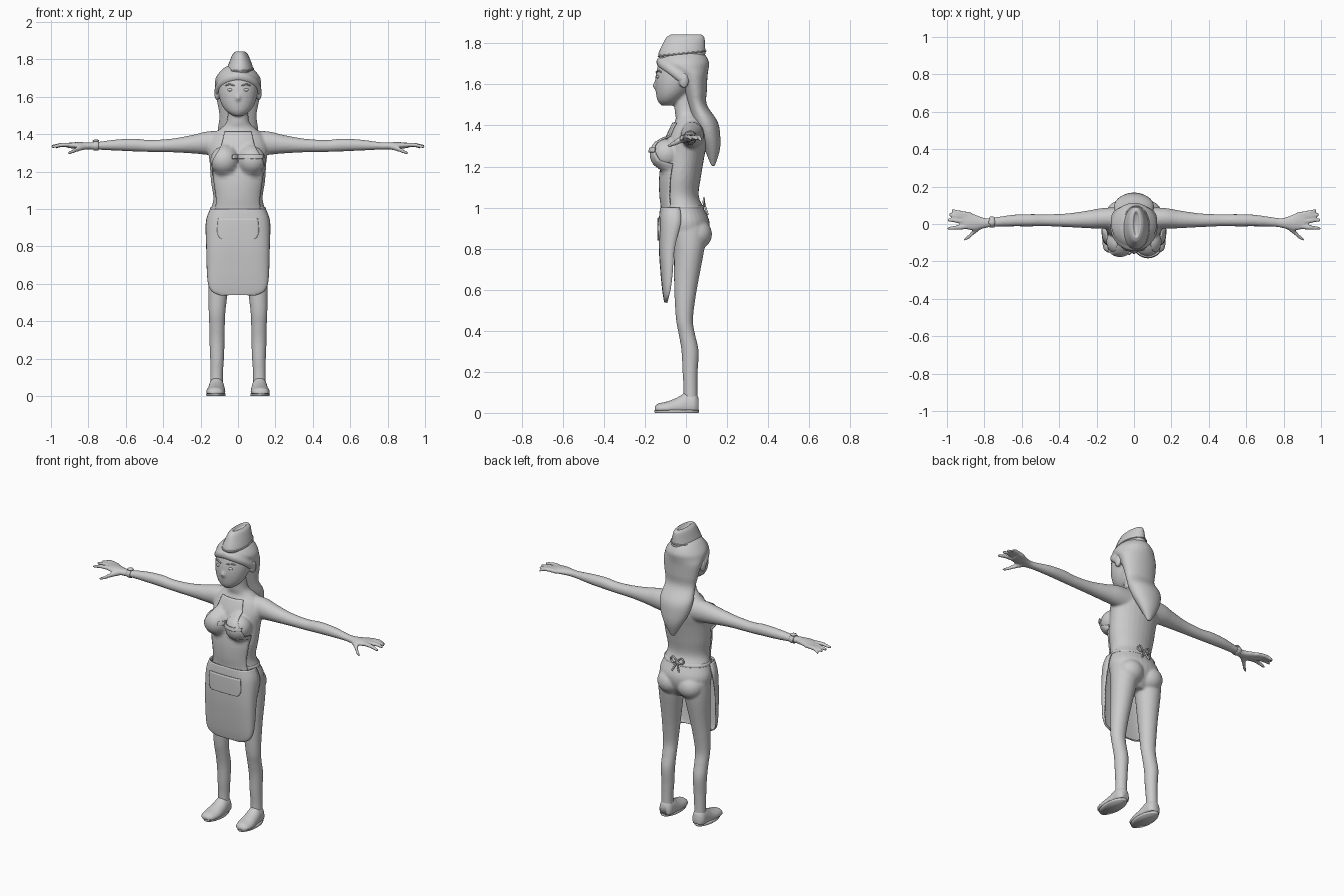
import bpy, bmesh, math
from mathutils import Vector, Matrix

cube = bpy.data.objects.get("Cube")
if cube:
    bpy.data.objects.remove(cube, do_unlink=True)

GREY = (0.6, 0.6, 0.6, 1)
grey = bpy.data.materials.new("plain grey")
grey.use_nodes = True
grey.diffuse_color = GREY
grey.node_tree.nodes["Principled BSDF"].inputs["Base Color"].default_value = GREY


def catmull(p, steps=5):
    """Smoothly interpolate a list of equal-length tuples."""
    out = []
    for i in range(len(p) - 1):
        a, b, c, d = p[max(i - 1, 0)], p[i], p[i + 1], p[min(i + 2, len(p) - 1)]
        for s in range(steps):
            t = s / steps
            out.append([0.5 * (2 * B + (C - A) * t + (2 * A - 5 * B + 4 * C - D) * t * t
                               + (3 * B - A - 3 * C + D) * t ** 3)
                        for A, B, C, D in zip(a, b, c, d)])
    return out + [list(p[-1])]


def loft(bm, axis, sections, side=1, sides=28, floor=None):
    """Closed tube of ellipses: (position on axis, centre u, centre v, radius u, radius v)."""
    rings = []
    for t, cu, cv, ru, rv in catmull(sections):
        ring = []
        for k in range(sides):
            ang = math.tau * k / sides
            u, v = cu + max(ru, 0.002) * math.cos(ang), cv + max(rv, 0.002) * math.sin(ang)
            x, y, z = {"x": (t, u, v), "y": (u, t, v), "z": (u, v, t)}[axis]
            if floor is not None:
                z = max(z, floor)
            ring.append(bm.verts.new((x * side, y, z)))
        rings.append(ring)
    for r, q in zip(rings, rings[1:]):
        for k in range(sides):
            n = (k + 1) % sides
            bm.faces.new((r[k], r[n], q[n], q[k]))
    bm.faces.new(rings[0])
    bm.faces.new(rings[-1])


def ball(bm, centre, radii):
    m = Matrix.Translation(centre) @ Matrix.Diagonal((*radii, 1))
    bmesh.ops.create_uvsphere(bm, u_segments=24, v_segments=14, radius=1, matrix=m)


def finish(name, bm):
    bmesh.ops.recalc_face_normals(bm, faces=bm.faces)
    for f in bm.faces:
        f.smooth = True
    me = bpy.data.meshes.new(name)
    bm.to_mesh(me)
    bm.free()
    me.materials.append(grey)
    ob = bpy.data.objects.new(name, me)
    bpy.context.collection.objects.link(ob)
    return ob


def fuse(ob, voxel, rounds):
    m = ob.modifiers.new("fuse", "REMESH")
    m.mode, m.voxel_size, m.use_smooth_shade = "VOXEL", voxel, True
    s = ob.modifiers.new("soften", "SMOOTH")
    s.factor, s.iterations = 0.5, rounds


def tube(name, points, radius, closed=False):
    cu = bpy.data.curves.new(name, "CURVE")
    cu.dimensions, cu.bevel_depth, cu.bevel_resolution, cu.use_fill_caps = "3D", radius, 3, True
    sp = cu.splines.new("POLY")
    pts = catmull(points)
    sp.points.add(len(pts) - 1)
    for q, p in zip(sp.points, pts):
        q.co = (*p, 1)
    sp.use_cyclic_u, sp.use_smooth = closed, True
    cu.materials.append(grey)
    ob = bpy.data.objects.new(name, cu)
    bpy.context.collection.objects.link(ob)


def sheet(name, rows, place, thick, columns=24):
    """Open grid: place(row, u) gives a point for u from -1 to 1."""
    bm = bmesh.new()
    grid = [[bm.verts.new(place(r, 2 * i / columns - 1)) for i in range(columns + 1)]
            for r in catmull(rows)]
    for a, b in zip(grid, grid[1:]):
        for i in range(columns):
            bm.faces.new((a[i], b[i], b[i + 1], a[i + 1]))
    ob = finish(name, bm)
    if thick:
        s = ob.modifiers.new("thickness", "SOLIDIFY")
        s.thickness, s.offset = thick, 0
    return ob


def patch(name, rows, target, lift):
    """Thin layer laid on the front of another part; rows are (z, centre x, half width)."""
    ob = sheet(name, rows, lambda r, u: (r[1] + r[2] * u, -0.4, r[0]), 0)
    w = ob.modifiers.new("lay on", "SHRINKWRAP")
    w.wrap_method, w.wrap_mode, w.target, w.offset = "PROJECT", "ABOVE_SURFACE", target, lift
    w.use_project_y, w.use_negative_direction, w.use_positive_direction = True, False, True
    s = ob.modifiers.new("thickness", "SOLIDIFY")
    s.thickness, s.offset = 0.008, 0


# Body: torso, neck, head, limbs and hands fused into one skin
bm = bmesh.new()
loft(bm, "z", [(.79, 0, .01, .1, .05), (.86, 0, .005, .15, .1), (.93, 0, 0, .165, .115),
               (1, 0, -.015, .145, .1), (1.06, 0, -.03, .132, .092), (1.15, 0, -.025, .145, .098),
               (1.25, 0, -.01, .152, .1), (1.33, 0, .005, .16, .1), (1.39, 0, .015, .14, .085),
               (1.43, 0, .015, .095, .065), (1.47, 0, 0, .06, .055), (1.58, 0, -.01, .05, .05)])
loft(bm, "z", [(1.497, 0, -.09, .025, .03), (1.52, 0, -.083, .06, .055), (1.56, 0, -.067, .088, .08),
               (1.62, 0, -.045, .105, .105), (1.68, 0, -.03, .105, .11), (1.73, 0, -.02, .09, .1),
               (1.76, 0, -.01, .05, .06)])
ball(bm, (0, -.148, 1.595), (.013, .014, .02))
for side in (1, -1):
    ball(bm, (side * .075, -.095, 1.26), (.073, .075, .075))
    ball(bm, (side * .07, .05, .87), (.08, .077, .075))
    ball(bm, (side * .112, -.01, 1.62), (.015, .025, .04))
    loft(bm, "z", [(.9, .085, .01, .075, .09), (.8, .09, .015, .075, .075), (.65, .1, .002, .06, .06),
                   (.55, .107, -.005, .052, .05), (.45, .112, -.007, .045, .041),
                   (.38, .112, .005, .042, .04), (.3, .112, .02, .041, .042), (.2, .112, .02, .037, .037),
                   (.12, .114, .022, .034, .034), (.04, .115, .022, .035, .035)], side)
    loft(bm, "x", [(.08, .03, 1.35, .06, .07), (.17, .03, 1.352, .055, .062), (.24, .025, 1.347, .048, .05),
                   (.35, .02, 1.34, .037, .037), (.47, .02, 1.337, .032, .032), (.55, .02, 1.342, .033, .034),
                   (.65, .018, 1.342, .031, .03), (.75, .01, 1.338, .025, .021), (.8, .005, 1.337, .028, .02),
                   (.86, .01, 1.34, .045, .018), (.91, .02, 1.34, .045, .014)], side)
    # Fingers and thumb
    for y0, y1, z1, tip in ((.05, .073, 1.328, .975), (.033, .05, 1.335, .99),
                            (.012, .022, 1.335, 1.0), (-.012, -.024, 1.33, 1.0)):
        loft(bm, "x", [(.87, y0, 1.34, .013, .013), (.94, (y0 + y1) / 2, 1.343, .013, .012),
                       (tip, y1, z1, .008, .008)], side, 12)
    loft(bm, "x", [(.81, -.005, 1.335, .018, .016), (.86, -.045, 1.32, .015, .015),
                   (.885, -.07, 1.307, .012, .012), (.91, -.085, 1.3, .007, .007)], side, 12)
body = finish("body", bm)
fuse(body, 0.007, 5)

# Shoes with flat soles
for side, label in ((1, "left"), (-1, "right")):
    bm = bmesh.new()
    loft(bm, "y", [(-.152, .122, .018, .018, .012), (-.135, .121, .02, .04, .025), (-.09, .119, .022, .05, .034),
                   (-.04, .116, .026, .047, .05), (0, .115, .035, .043, .065), (.04, .115, .035, .04, .065),
                   (.06, .115, .03, .025, .045)], side, floor=0.012)
    finish(label + "_shoe", bm)
    bm = bmesh.new()
    loft(bm, "z", [(0, .118, -.045, .05, .106), (.007, .118, -.045, .052, .109), (.014, .118, -.045, .05, .107)], side)
    finish(label + "_sole", bm)

# Long hair, with swept strands framing the face
bm = bmesh.new()
loft(bm, "z", [(1.775, 0, 0, .03, .04), (1.755, 0, -.01, .075, .095), (1.71, 0, -.01, .115, .122),
               (1.675, 0, .005, .124, .105), (1.64, 0, .033, .123, .072), (1.57, 0, .045, .112, .057),
               (1.5, 0, .055, .1, .047), (1.42, 0, .092, .108, .062), (1.35, 0, .112, .094, .055),
               (1.28, 0, .128, .06, .037), (1.2, 0, .132, .012, .008)])
for side in (1, -1):
    for k in range(14):
        t = k / 13
        a = math.radians(-100 + 100 * t)
        ball(bm, (side * .108 * math.cos(a) if t > .1 else 0, -.01 + .115 * math.sin(a), 1.71 - .09 * t ** 2),
             (.02, .02, .026))
hair = finish("hair", bm)
fuse(hair, 0.007, 6)

# Folded cap with a creased crown
bm = bmesh.new()
loft(bm, "z", [(1.725, .01, -.02, .069, .11), (1.75, .011, -.02, .07, .114), (1.79, .012, -.012, .057, .105),
               (1.825, .012, -.004, .042, .094), (1.838, .012, 0, .03, .082), (1.842, .012, 0, .02, .07),
               (1.83, .012, 0, .01, .055)])
finish("cap", bm)
tube("cap_fold", [(.011 + .071 * math.cos(a), -.019 + .115 * math.sin(a), 1.75 + .012 * math.sin(a))
                  for a in [math.tau * k / 16 for k in range(17)]], 0.004)

# Eyes and brows
for side, label in ((1, "left"), (-1, "right")):
    bm = bmesh.new()
    ball(bm, (side * .042, -.137, 1.637), (.015, .008, .008))
    finish(label + "_eye", bm)
    tube(label + "_brow", [(side * .02, -.144, 1.66), (side * .045, -.135, 1.667), (side * .068, -.12, 1.66)], 0.004)


# Apron: skirt panel, bib, pocket and chest label
def wrap(row, u):
    z, w, front, edge = row
    a = u * math.pi / 2
    bend = lambda v: math.copysign(abs(v) ** 0.6, v)
    return w * bend(math.sin(a)), edge - (edge - front) * bend(max(math.cos(a), 0)), z


skirt = sheet("apron_skirt", [(1.0, .145, -.122, -.03), (.93, .168, -.128, -.025), (.8, .166, -.128, -.055),
                              (.68, .163, -.12, -.065), (.6, .156, -.112, -.075), (.56, .135, -.106, -.085),
                              (.54, .09, -.102, -.09)], wrap, 0.008)
patch("apron_bib", [(1.41, 0, .07), (1.33, 0, .09), (1.25, 0, .132), (1.15, 0, .125), (1.05, 0, .112),
                    (.98, 0, .12)], body, 0.004)
patch("apron_pocket", [(.95, 0, .105), (.88, 0, .11), (.85, 0, .1), (.84, 0, .085)], skirt, 0.003)
patch("chest_label", [(1.287, .045, .08), (1.268, .045, .08)], body, 0.011)

# Waist tie with a bow at the back
bm = bmesh.new()
loft(bm, "z", [(.995, 0, -.015, .148, .103), (1.003, 0, -.016, .149, .104), (1.012, 0, -.018, .145, .101)])
finish("waist_tie", bm)
for side, label in ((1, "left"), (-1, "right")):
    tube(label + "_bow_loop", [(0, .086, 1.02), (side * .03, .088, 1.045), (side * .045, .086, 1.025),
                               (side * .025, .09, 1.01), (0, .09, 1.02)], 0.005)
    tube(label + "_bow_tail", [(0, .088, 1.02), (side * .012, .098, .99), (side * .025, .106, .965)], 0.005)

# Wrist band on the right arm
bm = bmesh.new()
loft(bm, "x", [(.747, .01, 1.338, .028, .024), (.76, .01, 1.338, .03, .026), (.773, .01, 1.338, .028, .024)], -1)
ball(bm, (-.76, .01, 1.364), (.018, .018, .008))
finish("wrist_band", bm)
